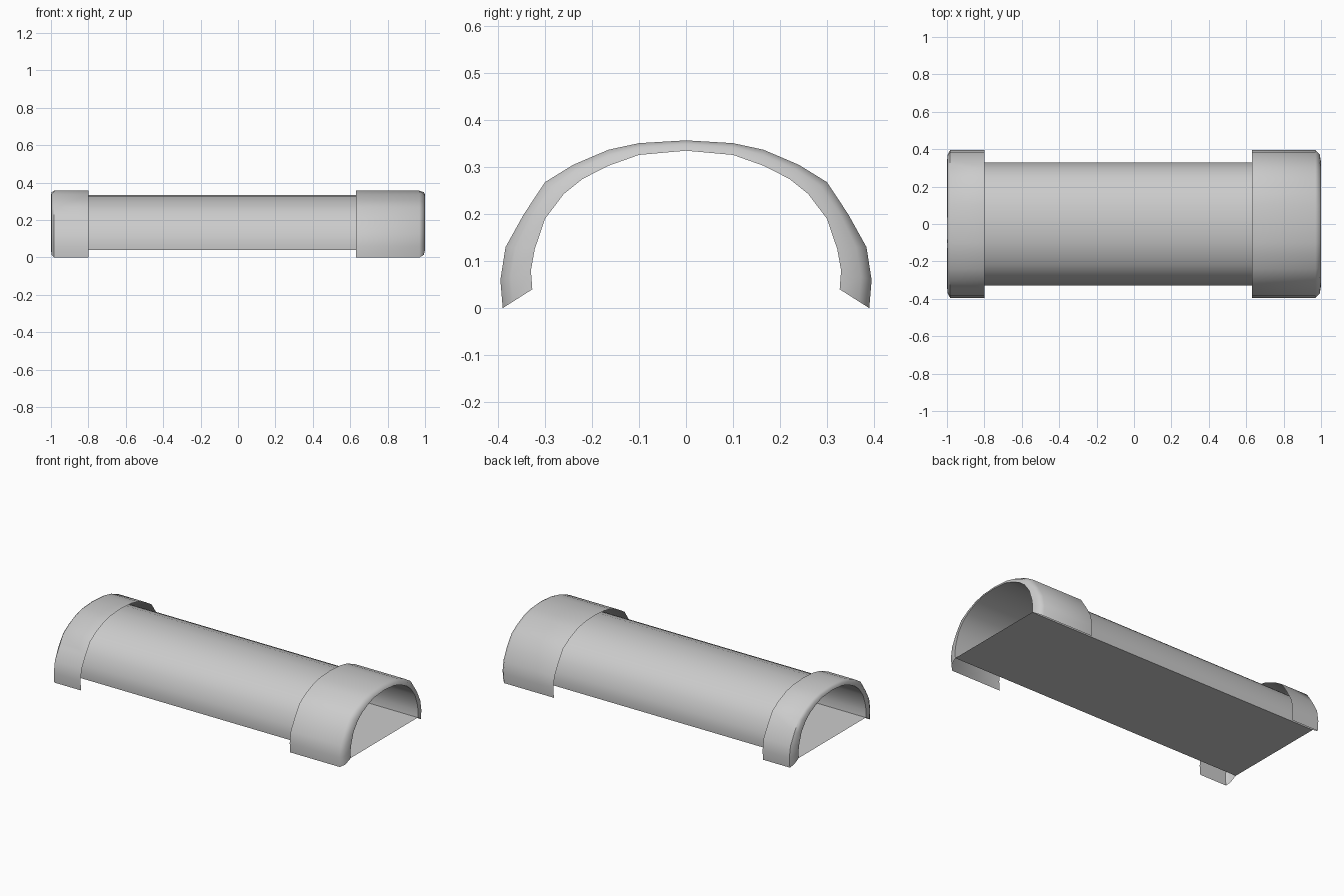
import bpy
import bmesh
import math

cube = bpy.data.objects.get("Cube")
if cube:
    bpy.data.objects.remove(cube, do_unlink=True)

grey = bpy.data.materials.new("light grey")
grey.use_nodes = True
grey.diffuse_color = (0.6, 0.6, 0.6, 1)
grey.node_tree.nodes["Principled BSDF"].inputs["Base Color"].default_value = (0.6, 0.6, 0.6, 1)

# Half sections (y, z) from the crown down to the foot
OUTER = [(0, .357), (.1, .351), (.165, .337), (.24, .305), (.3, .268),
         (.345, .2), (.384, .13), (.395, .06), (.39, 0)]
INNER = [(0, .335), (.1, .326), (.165, .303), (.22, .275), (.26, .243),
         (.3, .19), (.322, .125), (.33, .08), (.327, .04)]


def section(t):
    """Full arch blended from outer (t=0) to inner (t=1)."""
    half = [(a[0] + (b[0] - a[0]) * t, a[1] + (b[1] - a[1]) * t)
            for a, b in zip(OUTER, INNER)]
    return [(-y, z) for y, z in reversed(half[1:])] + half


def loft(name, stations, angle=50):
    """Skin open arches placed at (x, blend) stations."""
    bm = bmesh.new()
    rows = [[bm.verts.new((x, y, z)) for y, z in section(t)] for x, t in stations]
    for a, b in zip(rows, rows[1:]):
        for i in range(len(a) - 1):
            bm.faces.new((a[i], b[i], b[i + 1], a[i + 1]))
    # Turn the crown outward
    bm.normal_update()
    if sum(f.normal.z for f in bm.faces) < 0:
        bmesh.ops.reverse_faces(bm, faces=bm.faces[:])
    finish(name, bm, angle)


def finish(name, bm, angle):
    mesh = bpy.data.meshes.new(name)
    bm.to_mesh(mesh)
    bm.free()
    mesh.materials.append(grey)
    obj = bpy.data.objects.new(name, mesh)
    bpy.context.collection.objects.link(obj)
    bpy.ops.object.select_all(action='DESELECT')
    obj.select_set(True)
    bpy.context.view_layer.objects.active = obj
    bpy.ops.object.shade_smooth_by_angle(angle=math.radians(angle))


# Arched shell running the full length
loft("arched_shell", [(-1, 1), (1, 1)])

# End collars: open sleeve, then a rounded lip closing on to the shell
loft("left_collar", [(.63, 0), (.97, 0), (.993, .35), (1, 1)])
loft("right_collar", [(-.8, 0), (-.983, 0), (-.996, .35), (-1, 1)])

# Flat floor under the shell
floor = bmesh.new()
y, z = INNER[-1]
floor.faces.new([floor.verts.new(p) for p in
                 ((-1, -y, z), (-1, y, z), (1, y, z), (1, -y, z))])
finish("floor", floor, 30)
